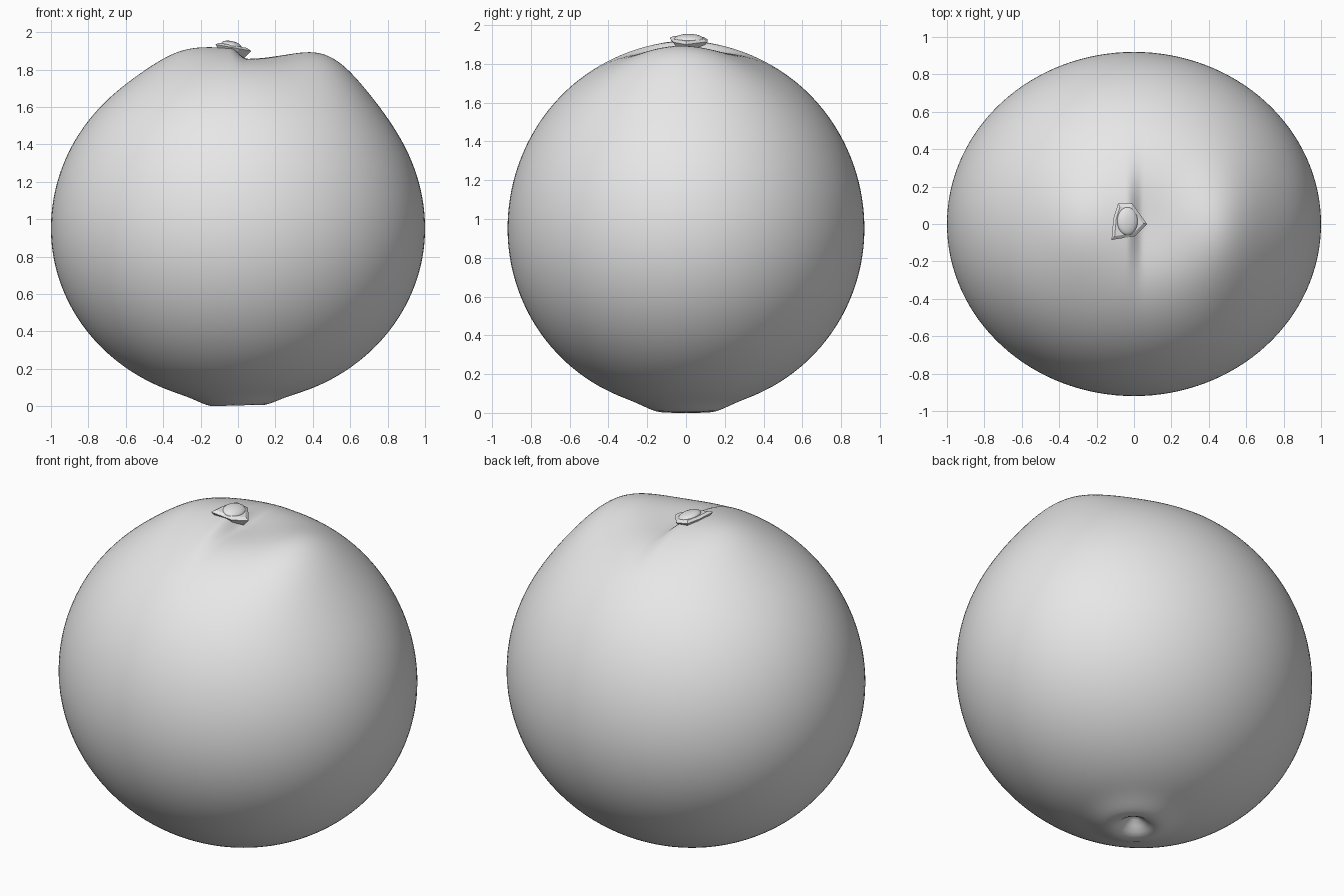
import bpy, bmesh, math

cube = bpy.data.objects.get("Cube")
if cube:
    bpy.data.objects.remove(cube, do_unlink=True)

GREY = (0.8, 0.8, 0.8, 1.0)
mat = bpy.data.materials.new("plain grey")
mat.use_nodes = True
mat.diffuse_color = GREY
mat.node_tree.nodes["Principled BSDF"].inputs["Base Color"].default_value = GREY


def add_object(name, bm, angle):
    bmesh.ops.recalc_face_normals(bm, faces=bm.faces)
    mesh = bpy.data.meshes.new(name)
    bm.to_mesh(mesh)
    bm.free()
    mesh.materials.append(mat)
    ob = bpy.data.objects.new(name, mesh)
    bpy.context.collection.objects.link(ob)
    bpy.ops.object.select_all(action='DESELECT')
    ob.select_set(True)
    bpy.context.view_layer.objects.active = ob
    bpy.ops.object.shade_smooth_by_angle(angle=math.radians(angle))
    return ob


def bell(d, width):
    return math.exp(-(d / width) ** 2)


def smoothstep(a, b, t):
    t = min(max((t - a) / (b - a), 0), 1)
    return t * t * (3 - 2 * t)


# Fruit body: slightly flattened sphere with a lopsided top and a navel below
bm = bmesh.new()
bmesh.ops.create_uvsphere(bm, u_segments=128, v_segments=112, radius=1)
for v in bm.verts:
    x, y, w = v.co.x, v.co.y * 0.92, v.co.z
    r = math.hypot(x, y)
    z = 0.95 + w * (0.96 if w > 0 else 0.93)
    if w > 0:
        z += 0.035 * bell(x + 0.3, 0.2) * bell(y, 0.28)           # left shoulder
        z += 0.085 * bell(x - 0.5, 0.22) * bell(y + 0.05, 0.38)   # right ridge
        z -= 0.058 * bell(r, 0.27) * smoothstep(-0.04, 0.05, x)   # dent with crease
    else:
        z -= 0.027 * bell(r - 0.13, 0.1)                          # navel rim
        z += 0.06 * bell(r, 0.07)                                 # navel hollow
        z += 0.04 * x * bell(r, 0.2)                              # slight tilt
    v.co = (x, y, z)
low = min(v.co.z for v in bm.verts)
for v in bm.verts:
    if v.co.z < 0.2:
        v.co.z -= low * (1 - v.co.z / 0.2)
add_object("fruit_body", bm, 60)

# Calyx: tilted angular plate that narrows underneath
CX, CY = -0.035, 0.015
outline = [(-0.085, 0.11), (-0.01, 0.11), (0.07, 0.0), (0.005, -0.065),
           (-0.12, -0.085), (-0.11, 0.03)]


def tilt(x):
    return 1.918 - 0.18 * x


bm = bmesh.new()
rings = []
for scale, dz in ((0.65, -0.05), (1.0, -0.006), (0.8, 0.006)):
    ring = []
    for x, y in outline:
        px, py = CX + (x - CX) * scale, CY + (y - CY) * scale
        ring.append(bm.verts.new((px, py, tilt(px) + dz)))
    rings.append(ring)
n = len(outline)
for a, b in zip(rings, rings[1:]):
    for i in range(n):
        j = (i + 1) % n
        bm.faces.new((a[i], a[j], b[j], b[i]))
bm.faces.new(rings[0])
bm.faces.new(rings[-1])
add_object("calyx", bm, 25)

# Stem button: low oval dome on the calyx
bm = bmesh.new()
bmesh.ops.create_uvsphere(bm, u_segments=32, v_segments=16, radius=1)
for v in bm.verts:
    x = CX + v.co.x * 0.055
    v.co = (x, CY + v.co.y * 0.075, tilt(x) + 0.004 + v.co.z * 0.024)
add_object("stem_button", bm, 60)
